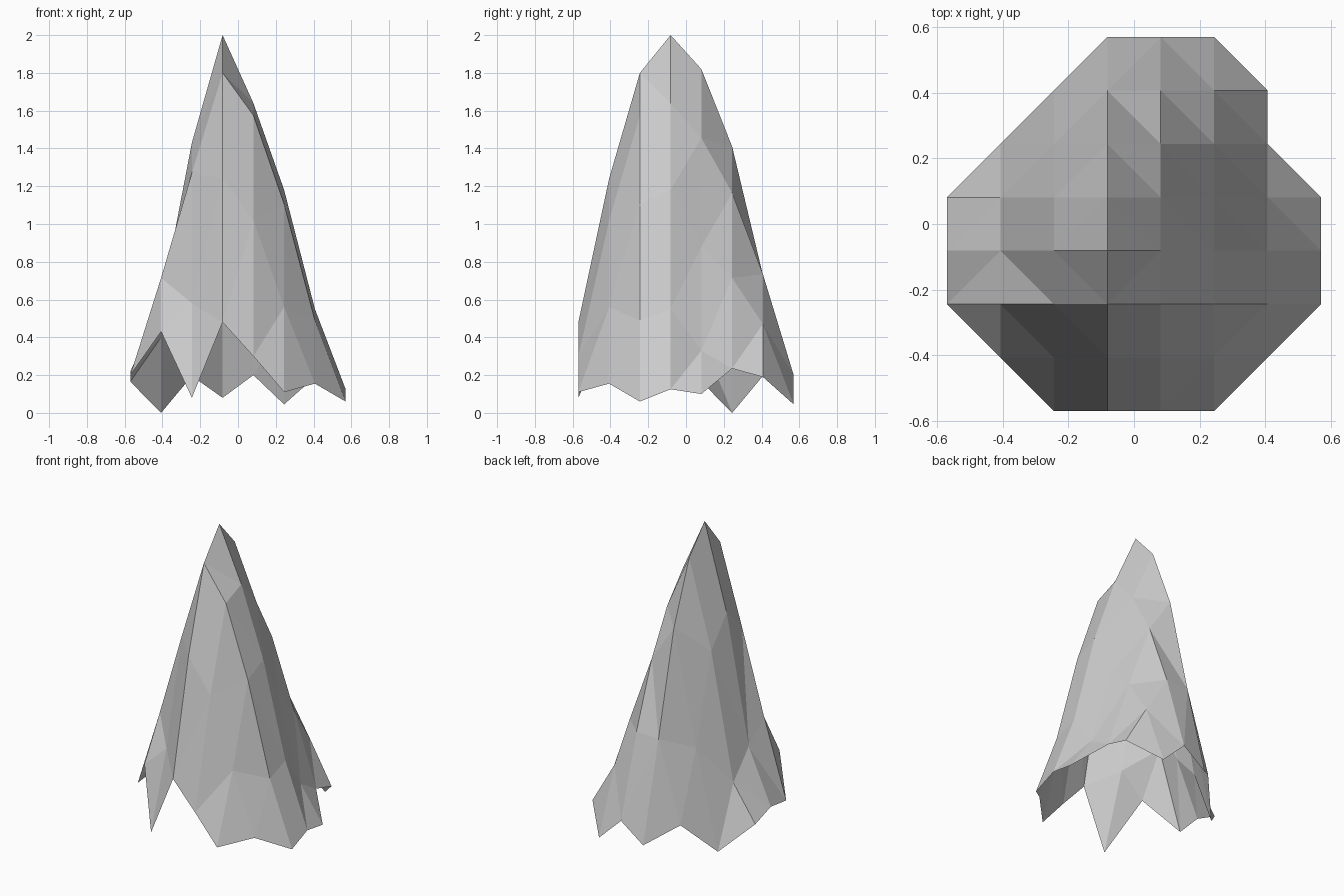
import bpy
import bmesh

# Remove the default object only
default = bpy.data.objects.get("Cube")
if default:
    bpy.data.objects.remove(default, do_unlink=True)

# Height profiles of the crag, front to back: first grid column, then heights
WIDTH = 1.14
CELLS = 7
STEP = WIDTH / CELLS
PROFILES = [
    (2, [.08, .48, .3, .11]),
    (1, [.43, .58, 1.24, 1.02, .56, .155]),
    (0, [.2, .715, 1.27, 1.8, 1.575, 1.105, .49, .06]),
    (0, [.22, .58, 1.43, 2, 1.64, 1.18, .55, .125]),
    (0, [.165, .4, 1.235, 1.82, 1.455, .88, .33, .1]),
    (1, [0, .65, 1.41, 1.165, .715, .235]),
    (2, [.195, .73, .735, .47, .19]),
    (3, [.08, .2, .045]),
]


def make_material(name, colour):
    mat = bpy.data.materials.new(name)
    mat.use_nodes = True
    mat.diffuse_color = colour
    for node in mat.node_tree.nodes:
        if node.type == 'BSDF_PRINCIPLED':
            node.inputs["Base Color"].default_value = colour
    return mat


def split_cell(bm, corners):
    """Fill one grid cell; fold a full cell along its flatter diagonal."""
    corners = [v for v in corners if v]
    if len(corners) == 3:
        bm.faces.new(corners)
    elif len(corners) == 4:
        a, b, c, d = corners
        if abs(a.co.z - c.co.z) < abs(b.co.z - d.co.z):
            bm.faces.new((a, b, c))
            bm.faces.new((a, c, d))
        else:
            bm.faces.new((a, b, d))
            bm.faces.new((b, c, d))


# Faceted rock shell, open underneath
bm = bmesh.new()
grid = {}
for row, (first, heights) in enumerate(PROFILES):
    for offset, z in enumerate(heights):
        col = first + offset
        x = col * STEP - WIDTH / 2
        y = row * STEP - WIDTH / 2
        grid[col, row] = bm.verts.new((x, y, z))

for row in range(CELLS):
    for col in range(CELLS):
        ring = [(col, row), (col + 1, row), (col + 1, row + 1), (col, row + 1)]
        split_cell(bm, [grid.get(key) for key in ring])

mesh = bpy.data.meshes.new("rock_spire")
bm.to_mesh(mesh)
bm.free()

# Flat shaded grey stone
mesh.materials.append(make_material("grey_stone", (.6, .6, .6, 1)))
spire = bpy.data.objects.new("rock_spire", mesh)
bpy.context.scene.collection.objects.link(spire)
